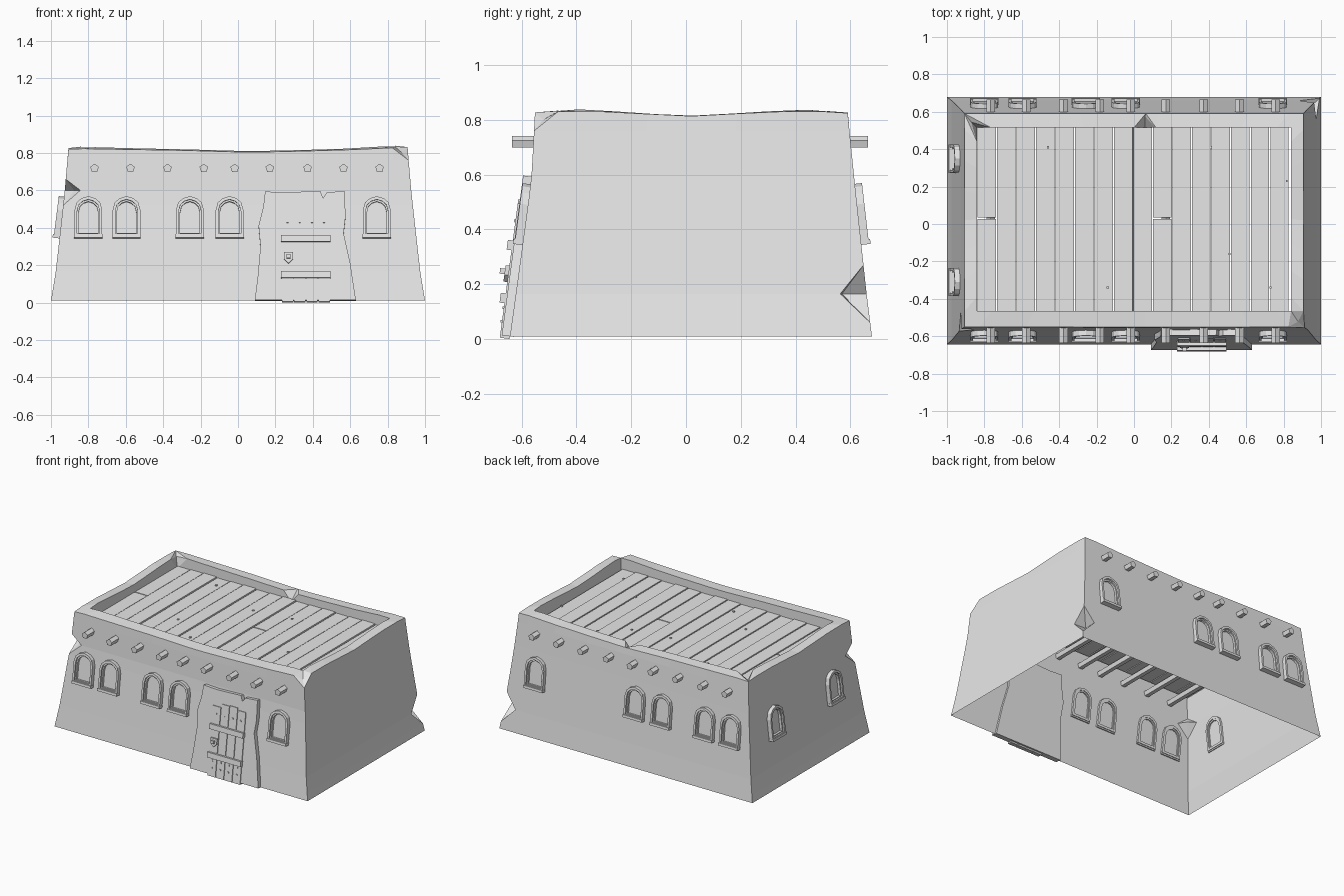
import bpy, bmesh
from math import sin, cos, pi
from mathutils import Matrix, Vector

cube = bpy.data.objects.get("Cube")
if cube:
    bpy.data.objects.remove(cube, do_unlink=True)

plaster = bpy.data.materials.new("pale_grey")
plaster.use_nodes = True
plaster.diffuse_color = (0.8, 0.8, 0.8, 1)
plaster.node_tree.nodes["Principled BSDF"].inputs["Base Color"].default_value = (0.8, 0.8, 0.8, 1)


def finish(name, bm, recalc=True):
    if recalc:
        bmesh.ops.recalc_face_normals(bm, faces=bm.faces)
    me = bpy.data.meshes.new(name)
    bm.to_mesh(me)
    bm.free()
    me.materials.append(plaster)
    ob = bpy.data.objects.new(name, me)
    bpy.context.collection.objects.link(ob)


def box(name, x0, x1, y0, y1, z0, z1, mat=Matrix()):
    bm = bmesh.new()
    size = Matrix.Diagonal((x1 - x0, y1 - y0, z1 - z0, 1))
    mid = Matrix.Translation(((x0 + x1) / 2, (y0 + y1) / 2, (z0 + z1) / 2))
    bmesh.ops.create_cube(bm, size=1, matrix=mat @ mid @ size)
    finish(name, bm)


def prism(name, outline, n0, n1, mat, hole=None):
    """Extrude a wall-plane outline outward, optionally as a ring around a hole."""
    bm = bmesh.new()
    loops = [[bm.verts.new(mat @ Vector((u, -n, v))) for u, v in pts]
             for pts in ([outline, hole] if hole else [outline]) for n in (n0, n1)]
    k = len(outline)
    pairs = [(0, 1), (1, 3), (3, 2), (2, 0)] if hole else [(0, 1)]
    for a, b in pairs:
        for i in range(k):
            j = (i + 1) % k
            bm.faces.new((loops[a][i], loops[a][j], loops[b][j], loops[b][i]))
    if not hole:
        bm.faces.new(loops[0])
        bm.faces.new(loops[1])
    finish(name, bm)


def wall_plane(origin, turn, tilt):
    return Matrix.Translation(origin) @ Matrix.Rotation(turn, 4, 'Z') @ Matrix.Rotation(-tilt, 4, 'X')


FRONT = wall_plane((0, -0.643, 0.01), 0, 0.133)
BACK = wall_plane((0, 0.679, 0.01), pi, 0.115)
SIDE = wall_plane((-1, 0, 0.01), -pi / 2, 0.125)

# Tapered, worn wall shell with a thin parapet, open underneath
levels = [0.01, 0.06, 0.165, 0.27, 0.52, 0.6, 0.66, 0.76, 0.82]
profile = [(0.01, 1, -0.643, 0.679), (0.16, 0.975, -0.622, 0.66),
           (0.58, 0.928, -0.565, 0.615), (0.83, 0.906, -0.551, 0.59)]


def bounds(z):
    for a, b in zip(profile, profile[1:]):
        if z <= b[0]:
            t = (z - a[0]) / (b[0] - a[0])
            return [p + (q - p) * t for p, q in zip(a[1:], b[1:])]


fx = [0, 0.045, 0.18, 0.34, 0.5, 0.535, 0.57, 0.7, 0.84, 0.955]
fy = [0, 0.075, 0.22, 0.36, 0.5, 0.64, 0.78, 0.925]
back_fx = [1, 0.955, 0.84, 0.7, 0.57, 0.535, 0.5, 0.34, 0.18, 0.045]
loop = ([(f, 0) for f in fx] + [(1, f) for f in fy]
        + [(f, 1) for f in back_fx] + [(0, 1 - f) for f in fy])


def rim_height(x, y, s, t):
    corner = 0.01 if min(s, 1 - s) < 0.05 and min(t, 1 - t) < 0.08 else 0
    return 0.818 + 0.007 * sin(5 * x - 2) + 0.008 * cos(10 * y + 3) + corner


bm = bmesh.new()
rings = []
for k, z in enumerate(levels + [0.82, 0.74]):
    hx, y0, y1 = bounds(z) if k < len(levels) else (0.84, -0.465, 0.515)
    ring = []
    for s, t in loop:
        x, y = -hx + 2 * hx * s, y0 + (y1 - y0) * t
        ring.append(bm.verts.new((x, y, rim_height(x, y, s, t) if z == 0.82 else z)))
    rings.append(ring)
count = len(loop)
for a, b in zip(rings, rings[1:]):
    for i in range(count):
        j = (i + 1) % count
        bm.faces.new((a[i], a[j], b[j], b[i]))


def chip(level, column, offset):
    """Knock a shallow faceted dent into the shell at one vertex."""
    v = rings[level][loop.index(column)]
    for f in list(v.link_faces):
        if len(f.verts) == 4:
            near = [e.other_vert(v) for e in f.edges if v in e.verts]
            bmesh.utils.face_split(f, near[0], near[1])
    v.co += Vector(offset)


chip(2, (1, 1), (-0.09, -0.09, 0))
chip(5, (0, 0), (0.05, 0.05, 0))
chip(8, (1, 0), (-0.03, 0.03, -0.025))
chip(9, (0.535, 1), (0, 0.06, -0.015))
chip(9, (0, 1), (-0.03, 0.03, -0.02))
finish("walls", bm, recalc=False)

# Roof boards, two of them broken in half
edges = [-0.84 + 1.67 * i / 16 for i in range(17)]
for i, (a, b) in enumerate(zip(edges, edges[1:])):
    spans = [(-0.465, 0.027), (0.034, 0.515)] if i in (0, 9) else [(-0.465, 0.515)]
    for y0, y1 in spans:
        box("roof_board", a + 0.003, b - 0.003, y0, y1, 0.744, 0.756 + 0.003 * (i % 3))

# Nail heads on the roof
for x, y in [(-0.46, 0.41), (-0.04, 0.23), (-0.36, -0.16), (-0.14, -0.34), (0.24, 0.27),
             (0.41, 0.41), (0.82, 0.23), (0.51, -0.16), (0.73, -0.34)]:
    box("roof_nail", x - 0.006, x + 0.006, y - 0.006, y + 0.006, 0.75, 0.765)

# Five-sided roof beams running right through the house
for x in (-0.767, -0.575, -0.377, -0.183, -0.018, 0.17, 0.372, 0.564, 0.757):
    bm = bmesh.new()
    bmesh.ops.create_cone(bm, cap_ends=True, segments=5, radius1=0.024, radius2=0.024, depth=1.3,
                          matrix=Matrix.Translation((x, 0.015, 0.718)) @ Matrix.Rotation(pi / 2, 4, 'X'))
    finish("roof_beam", bm)


# Arched windows: raised frame, inner lip and sill
def arch(w, base, spring, top):
    half = [(w, base), (w, spring), (w * 0.85, spring + (top - spring) * 0.55),
            (w * 0.5, spring + (top - spring) * 0.85)]
    return half + [(0, top)] + [(-u, v) for u, v in reversed(half)]


def window(u, mat):
    m = mat @ Matrix.Translation((u, 0, 0))
    prism("window_frame", arch(0.074, 0.345, 0.485, 0.56), -0.015, 0.028, m, arch(0.06, 0.358, 0.48, 0.543))
    prism("window_lip", arch(0.061, 0.357, 0.481, 0.544), -0.01, 0.016, m, arch(0.052, 0.364, 0.476, 0.533))
    box("window_sill", -0.076, 0.076, -0.034, 0.01, 0.336, 0.354, m)


for x in (-0.8, -0.596, -0.257, -0.045, 0.742):
    window(x, FRONT)
    window(-x, BACK)
for y in (0.35, -0.31):
    window(-y, SIDE)

# Rough plaster surround of the door
prism("door_surround", [(0.09, 0), (0.105, 0.12), (0.12, 0.29), (0.11, 0.4), (0.135, 0.5), (0.145, 0.585),
                        (0.25, 0.58), (0.44, 0.588), (0.455, 0.55), (0.475, 0.58), (0.57, 0.588),
                        (0.575, 0.45), (0.565, 0.36), (0.6, 0.2), (0.63, 0)], -0.015, 0.03, FRONT)

# Door boards with uneven tops, cross bars, nails and lock
for i, top in enumerate([0.47, 0.495, 0.5, 0.485]):
    u = 0.235 + 0.065 * i
    box("door_board", u, u + 0.061, -0.036, 0, -0.01, top, FRONT)
    for v in (0.05, 0.1, 0.42):
        box("door_nail", u + 0.025, u + 0.035, -0.041, -0.03, v - 0.005, v + 0.005, FRONT)
for v in (0.135, 0.33):
    box("door_bar", 0.23, 0.495, -0.054, -0.03, v - 0.018, v + 0.018, FRONT)
prism("lock_plate", [(0.245, 0.255), (0.295, 0.255), (0.295, 0.22), (0.27, 0.195), (0.245, 0.22)],
      0.03, 0.05, FRONT)
box("lock_knob", 0.26, 0.28, -0.068, -0.045, 0.222, 0.242, FRONT)
